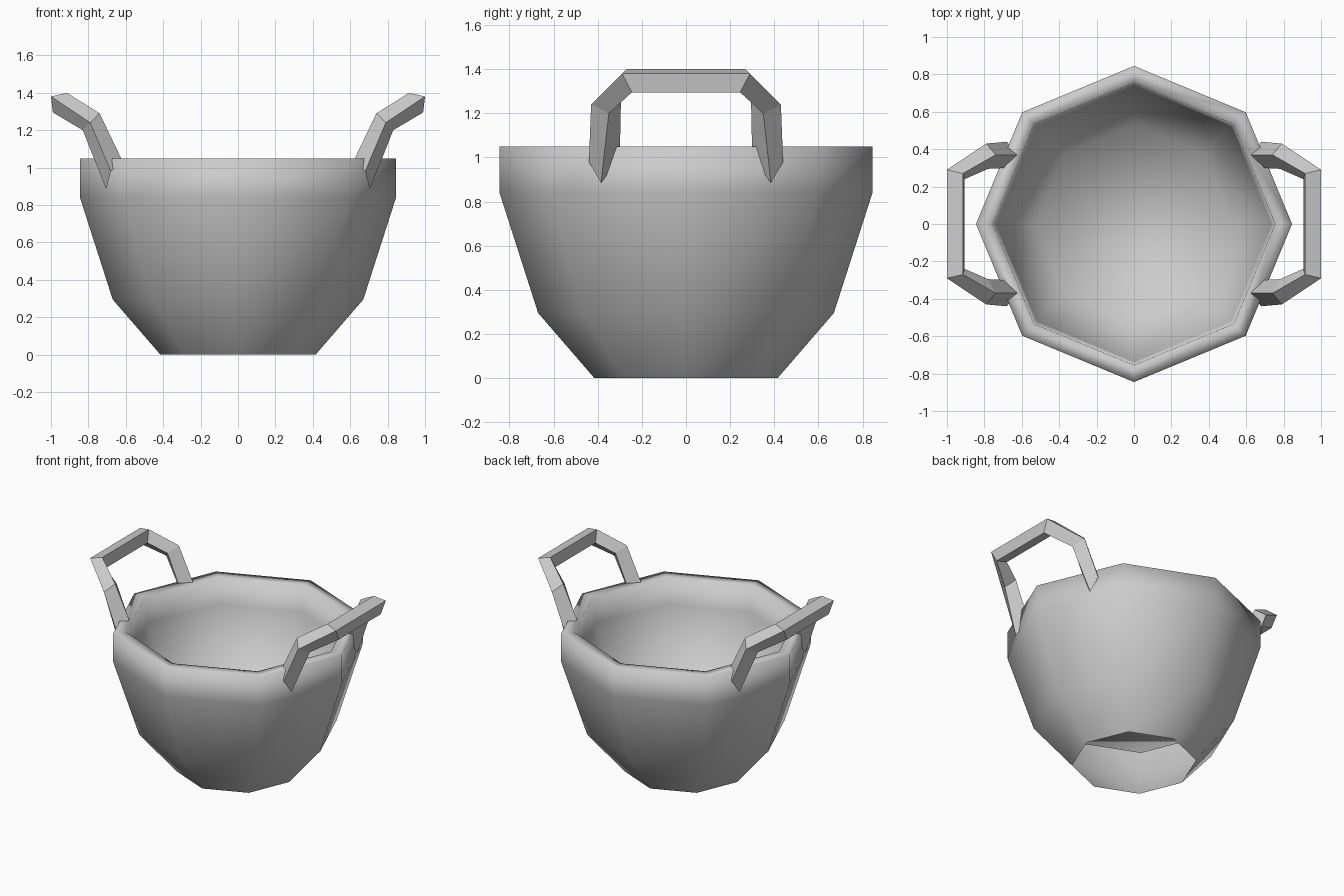
import bpy, bmesh
from math import cos, sin, tau

if "Cube" in bpy.data.objects:
    bpy.data.objects.remove(bpy.data.objects["Cube"])


def finish(bm, name, smooth):
    bmesh.ops.recalc_face_normals(bm, faces=bm.faces)
    mesh = bpy.data.meshes.new(name)
    bm.to_mesh(mesh)
    bm.free()
    for p in mesh.polygons:
        p.use_smooth = smooth
    obj = bpy.data.objects.new(name, mesh)
    bpy.context.collection.objects.link(obj)
    return obj


def bridge(bm, rings):
    for a, b in zip(rings, rings[1:]):
        n = len(a)
        for i in range(n):
            j = (i + 1) % n
            bm.faces.new((a[i], a[j], b[j], b[i]))


# Eight-sided tub: outer wall with open foot, rim, inner wall, raised floor
profile = [(.415, 0), (.67, .295), (.845, .84), (.845, 1.05),
           (.755, 1.05), (.735, .86), (.53, .38)]
bm = bmesh.new()
rings = [[bm.verts.new((r * cos(tau * k / 8), r * sin(tau * k / 8), z))
          for k in range(8)] for r, z in profile]
bridge(bm, rings)
bm.faces.new(rings[-1])
finish(bm, "tub", True)

# Handle sections from the leg foot to the elbow to the crossbar end
sections = [
    [(.68, .44, .98), (.705, .385, .885), (.675, .30, 1.0), (.62, .37, 1.04)],
    [(.79, .43, 1.24), (.83, .35, 1.20), (.78, .295, 1.25), (.74, .37, 1.29)],
    [(1.0, .29, 1.38), (.99, .245, 1.295), (.905, .24, 1.315), (.915, .27, 1.40)],
]


# Angular bar handle, second half mirrored across y
def handle(name, side):
    bm = bmesh.new()
    path = sections + [[(x, -y, z) for x, y, z in s] for s in reversed(sections)]
    rings = [[bm.verts.new((x * side, y, z)) for x, y, z in s] for s in path]
    bridge(bm, rings)
    bm.faces.new(rings[0])
    bm.faces.new(rings[-1])
    finish(bm, name, False)


handle("handle_right", 1)
handle("handle_left", -1)
